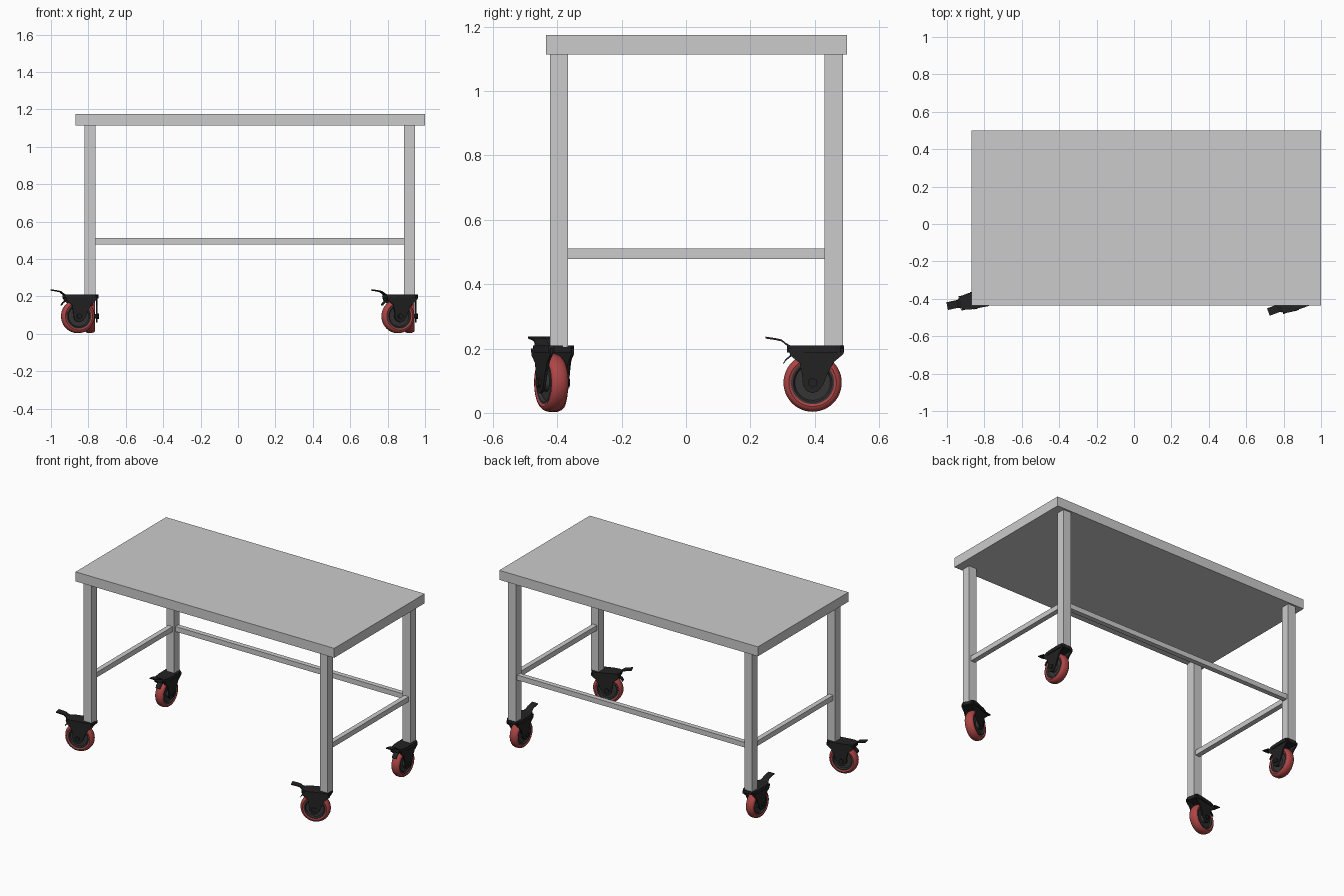
import bpy, bmesh, math
from mathutils import Vector, Matrix

if "Cube" in bpy.data.objects:
    bpy.data.objects.remove(bpy.data.objects["Cube"])


def material(name, color):
    m = bpy.data.materials.new(name)
    m.diffuse_color = color
    m.use_nodes = True
    m.node_tree.nodes["Principled BSDF"].inputs["Base Color"].default_value = m.diffuse_color
    return m


RED = material("red_rubber", (0.42, 0.06, 0.06, 1))
BLACK = material("black_metal", (0.016, 0.016, 0.016, 1))
DARK = material("dark_hub", (0.035, 0.035, 0.035, 1))


def finish(name, bm, mat=None, smooth=False):
    bmesh.ops.recalc_face_normals(bm, faces=bm.faces)
    me = bpy.data.meshes.new(name)
    bm.to_mesh(me)
    bm.free()
    if mat:
        me.materials.append(mat)
    ob = bpy.data.objects.new(name, me)
    bpy.context.collection.objects.link(ob)
    if smooth:
        bpy.ops.object.select_all(action='DESELECT')
        ob.select_set(True)
        bpy.context.view_layer.objects.active = ob
        bpy.ops.object.shade_smooth_by_angle(angle=math.radians(35))
    return ob


def box(name, x0, x1, y0, y1, z0, z1):
    bm = bmesh.new()
    bmesh.ops.create_cube(bm, size=1)
    for v in bm.verts:
        v.co = Vector(((x0 + x1) / 2 + v.co.x * (x1 - x0),
                       (y0 + y1) / 2 + v.co.y * (y1 - y0),
                       (z0 + z1) / 2 + v.co.z * (z1 - z0)))
    return finish(name, bm)


def prism(bm, pts, lo, hi, axis='y'):
    """Extrude a 2D outline between lo and hi along y (side profile) or z (plan)."""
    place = (lambda p, h: (p[0], h, p[1])) if axis == 'y' else (lambda p, h: (p[0], p[1], h))
    a = [bm.verts.new(place(p, lo)) for p in pts]
    b = [bm.verts.new(place(p, hi)) for p in pts]
    bm.faces.new(a)
    bm.faces.new(b[::-1])
    for i in range(len(pts)):
        j = (i + 1) % len(pts)
        bm.faces.new((a[i], a[j], b[j], b[i]))


def ribbon(bm, path, thick, widths):
    """Strip following a side-view path, with its own half width at each point."""
    rings = [[bm.verts.new((x, s * w, z + d)) for s, d in ((-1, 0), (1, 0), (1, thick), (-1, thick))]
             for (x, z), w in zip(path, widths)]
    for p, q in zip(rings, rings[1:]):
        for i in range(4):
            bm.faces.new((p[i], p[(i + 1) % 4], q[(i + 1) % 4], q[i]))
    bm.faces.new(rings[0])
    bm.faces.new(rings[-1][::-1])


def lathe(bm, profile, center, steps=48):
    """Spin a closed (radius, width) profile around the wheel axle."""
    c = Vector(center)
    rings = []
    for k in range(steps):
        a = 2 * math.pi * k / steps
        rings.append([bm.verts.new(c + Vector((r * math.cos(a), w, r * math.sin(a)))) for r, w in profile])
    n = len(profile)
    for k in range(steps):
        p, q = rings[k], rings[(k + 1) % steps]
        for i in range(n):
            bm.faces.new((p[i], p[(i + 1) % n], q[(i + 1) % n], q[i]))


def axle_cylinder(bm, center, radius, length, seg):
    m = Matrix.Translation(center) @ Matrix.Rotation(math.pi / 2, 4, 'X')
    bmesh.ops.create_cone(bm, cap_ends=True, segments=seg, radius1=radius, radius2=radius,
                          depth=length, matrix=m)


# Table top
box("table_top", -0.87, 1.0, -0.435, 0.50, 1.113, 1.175)

# Legs and stretcher rails
XS = {"left": (-0.82, -0.763), "right": (0.888, 0.945)}
YS = {"front": (-0.423, -0.367), "back": (0.431, 0.488)}
for xn, x in XS.items():
    for yn, y in YS.items():
        box(f"{yn}_{xn}_leg", *x, *y, 0.205, 1.113)
    cx = sum(x) / 2
    box(f"{xn}_side_rail", cx - 0.016, cx + 0.016, YS["front"][1], YS["back"][0], 0.478, 0.511)
cy = sum(YS["back"]) / 2
box("back_rail", XS["left"][1], XS["right"][0], cy - 0.016, cy + 0.016, 0.478, 0.511)

# One caster at the origin, trailing along +x
AXLE = (0.066, 0, 0.094)
parts = []

# Tyre
bm = bmesh.new()
lathe(bm, [(0.066, -0.024), (0.074, -0.028), (0.081, -0.026), (0.087, -0.019), (0.0905, -0.009),
           (0.0905, 0.009), (0.087, 0.019), (0.081, 0.026), (0.074, 0.028), (0.066, 0.024)], AXLE)
parts.append(finish("caster_tyre", bm, RED, True))

# Hub with recessed web
bm = bmesh.new()
lathe(bm, [(0.012, -0.028), (0.024, -0.028), (0.028, -0.016), (0.055, -0.016), (0.060, -0.025), (0.067, -0.025),
           (0.067, 0.025), (0.060, 0.025), (0.055, 0.016), (0.028, 0.016), (0.024, 0.028), (0.012, 0.028)], AXLE)
parts.append(finish("caster_hub", bm, DARK, True))

# Fork: swivel head and two tapered cheeks
bm = bmesh.new()
half = [(0.145, 0.026), (0.125, 0.038), (0.09, 0.044), (0.0, 0.046), (-0.02, 0.042), (-0.031, 0.028)]
prism(bm, half + [(x, -y) for x, y in reversed(half)], 0.188, 0.21, 'z')
cheek = [(-0.030, 0.20), (-0.030, 0.183), (0.0, 0.158), (0.018, 0.125), (0.034, 0.085), (0.048, 0.068),
         (0.066, 0.061), (0.084, 0.068), (0.096, 0.085), (0.099, 0.12), (0.106, 0.155), (0.135, 0.178),
         (0.142, 0.20)]
for s in (-1, 1):
    prism(bm, cheek, s * 0.031, s * 0.039)
parts.append(finish("caster_fork", bm, BLACK))

# Axle bolt and nuts
bm = bmesh.new()
axle_cylinder(bm, AXLE, 0.011, 0.084, 16)
for s in (-1, 1):
    axle_cylinder(bm, (AXLE[0], s * 0.043, AXLE[2]), 0.015, 0.008, 6)
parts.append(finish("caster_axle", bm, BLACK, True))

# Brake pedal and release lever
bm = bmesh.new()
ribbon(bm, [(0.10, 0.198), (0.135, 0.203), (0.150, 0.212), (0.162, 0.222), (0.180, 0.226), (0.212, 0.231)],
       0.006, [0.034, 0.030, 0.022, 0.021, 0.021, 0.021])
ribbon(bm, [(0.115, 0.180), (0.135, 0.174), (0.150, 0.161), (0.157, 0.150)], 0.006, [0.016] * 4)
parts.append(finish("caster_brake", bm, BLACK))

# Place the four casters under the legs, each turned its own way
spots = [("front", "left", 192), ("front", "right", 201), ("back", "left", 270), ("back", "right", 270)]
for i, (yn, xn, ang) in enumerate(spots):
    for part in parts:
        ob = part if i == len(spots) - 1 else part.copy()
        if ob is not part:
            bpy.context.collection.objects.link(ob)
        ob.location = (sum(XS[xn]) / 2, sum(YS[yn]) / 2, 0)
        ob.rotation_euler = (0, 0, math.radians(ang))
        ob.name = f"{yn}_{xn}_{part.data.name}"
